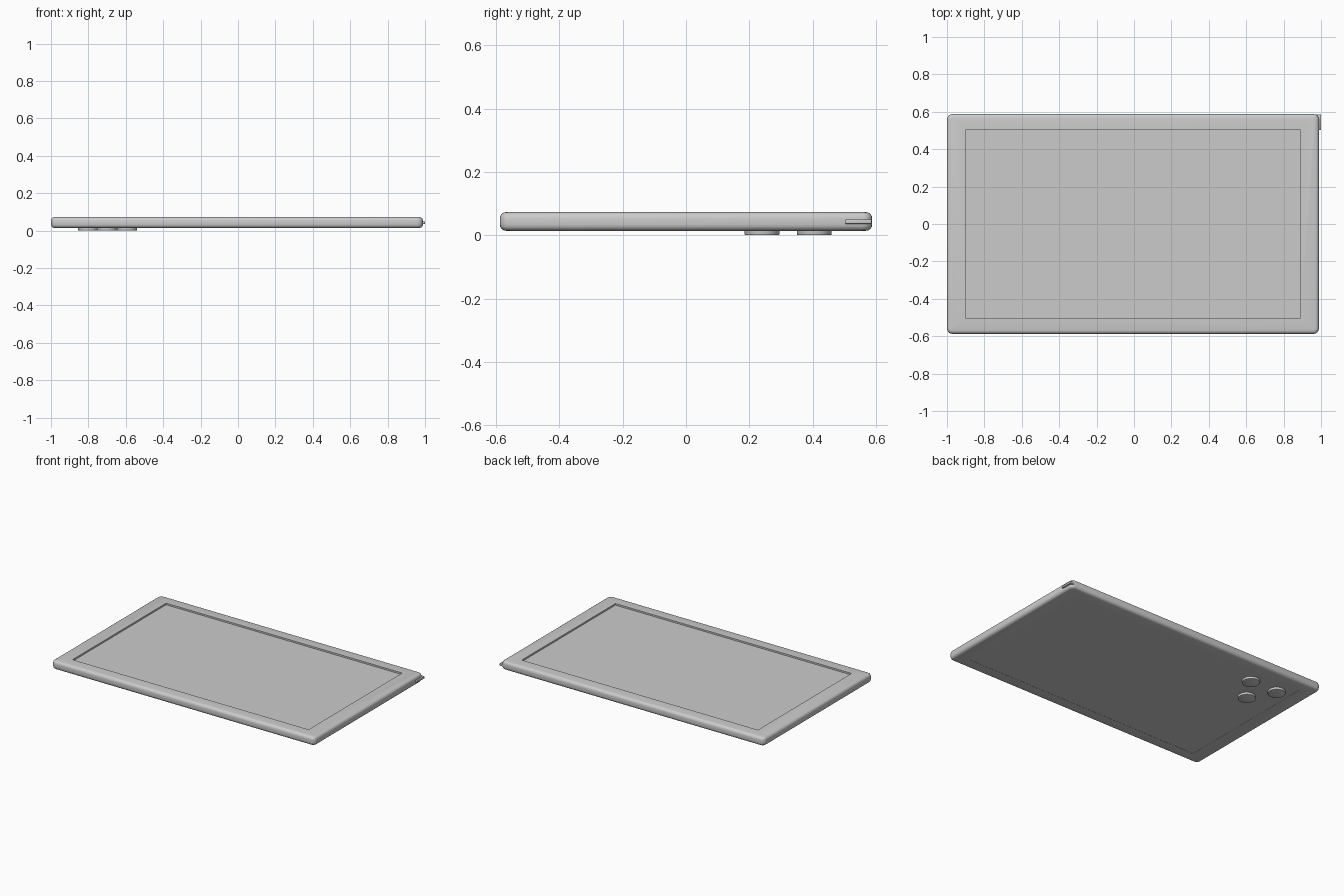
import bpy, bmesh, math
from mathutils import Matrix, Vector

if "Cube" in bpy.data.objects:
    bpy.data.objects.remove(bpy.data.objects["Cube"])


def box_mesh(lo, hi):
    bm = bmesh.new()
    lo, hi = Vector(lo), Vector(hi)
    bmesh.ops.create_cube(bm, size=1, matrix=Matrix.Translation((lo + hi) / 2)
                          @ Matrix.Diagonal((*(hi - lo), 1)))
    return bm


def bevel(bm, edges, width, segments):
    bmesh.ops.bevel(bm, geom=edges, offset=width, offset_type='OFFSET',
                    segments=segments, profile=0.5, affect='EDGES', clamp_overlap=True)


def finish(bm, name, smooth=True):
    bmesh.ops.recalc_face_normals(bm, faces=bm.faces)
    me = bpy.data.meshes.new(name)
    bm.to_mesh(me)
    bm.free()
    ob = bpy.data.objects.new(name, me)
    bpy.context.collection.objects.link(ob)
    if smooth:
        bpy.ops.object.select_all(action='DESELECT')
        ob.select_set(True)
        bpy.context.view_layer.objects.active = ob
        bpy.ops.object.shade_smooth_by_angle(angle=math.radians(35))
    return ob


def cut(target, cutter):
    cutter.hide_render = True
    cutter.hide_set(True)
    mod = target.modifiers.new(cutter.name, 'BOOLEAN')
    mod.operation = 'DIFFERENCE'
    mod.solver = 'EXACT'
    mod.object = cutter


BOTTOM, TOP = 0.014, 0.073

# Slab body: small corner radius, then rounded top and bottom rims
bm = box_mesh((-1.0, -0.588, BOTTOM), (0.989, 0.588, TOP))
bevel(bm, [e for e in bm.edges
           if abs(e.verts[0].co.z - e.verts[1].co.z) > 0.01], 0.03, 4)
bevel(bm, [e for e in bm.edges
           if abs(e.verts[0].co.z - e.verts[1].co.z) < 1e-4], 0.02, 4)
body = finish(bm, "tablet_body")

# Screen recess in the top face
cut(body, finish(box_mesh((-0.897, -0.505, TOP - 0.011), (0.887, 0.505, 0.2)),
                 "screen_recess_cutter", smooth=False))

# Shallow step around the back panel
cut(body, finish(box_mesh((-0.897, -0.505, -0.1), (0.887, 0.505, BOTTOM + 0.001)),
                 "back_panel_cutter", smooth=False))

# Three camera lenses on the underside
for i, (x, y) in enumerate([(-0.80, 0.405), (-0.595, 0.405), (-0.70, 0.24)], 1):
    bm = bmesh.new()
    bmesh.ops.create_cone(bm, cap_ends=True, segments=32, radius1=0.055,
                          radius2=0.055, depth=0.022,
                          matrix=Matrix.Translation((x, y, 0.0135)))
    rim = [e for e in bm.edges if all(v.co.z < 0.01 for v in e.verts)]
    bevel(bm, rim, 0.003, 2)
    for v in bm.verts:
        v.co.z -= 0.0025
    finish(bm, f"camera_lens_{i}")

# Side button near the back right corner
bm = box_mesh((0.965, 0.503, 0.036), (1.0, 0.586, 0.05))
bevel(bm, bm.edges[:], 0.002, 2)
finish(bm, "side_button")
